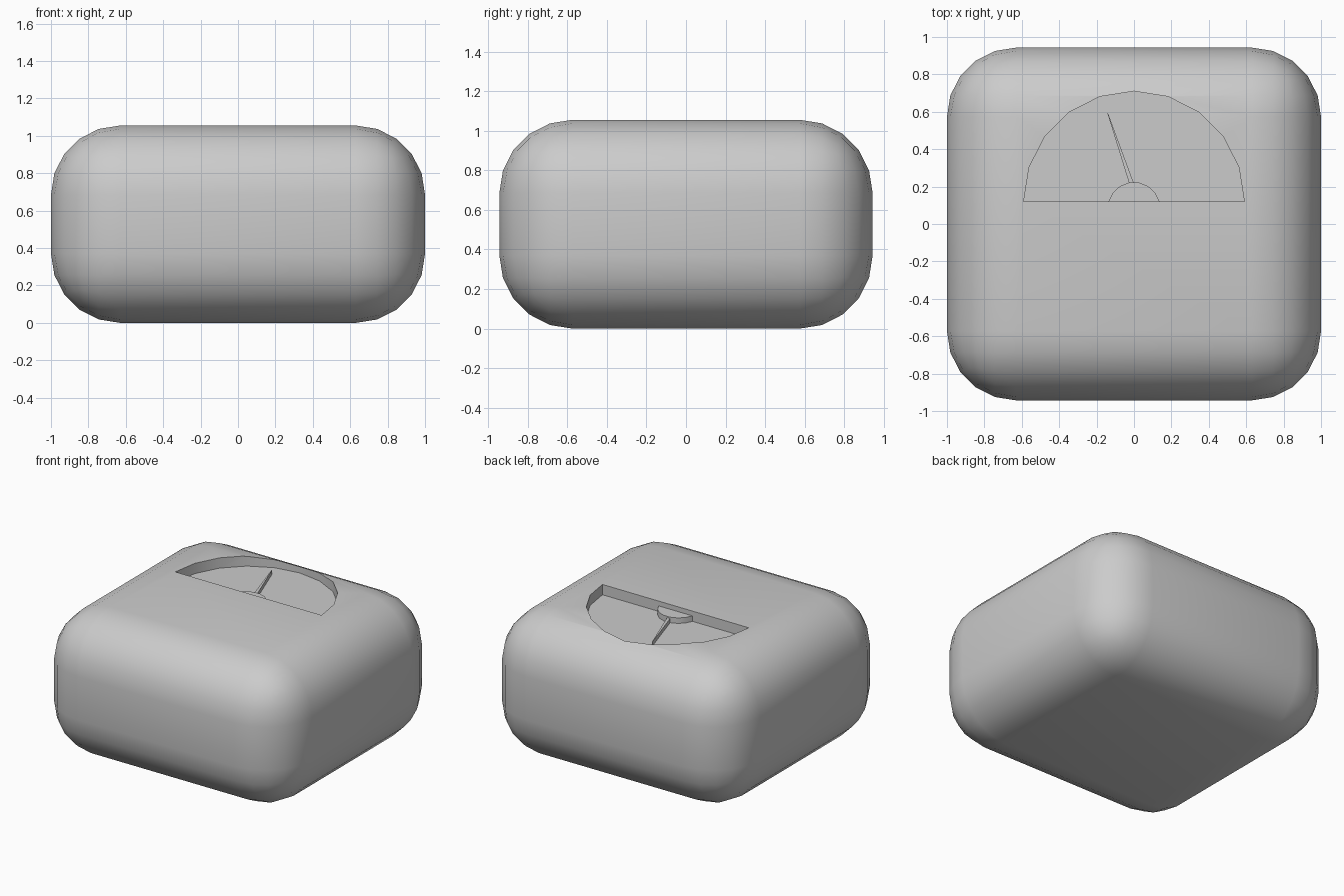
import bpy, bmesh
from math import sin, cos, pi, radians

if "Cube" in bpy.data.objects:
    bpy.data.objects.remove(bpy.data.objects["Cube"])

W, D, H = 2.0, 1.886, 1.055      # body size
FLOOR = 0.98                     # height of the dial floor
DIAL_Y = 0.12                    # straight edge of the dial window


def make_object(name, bm):
    bmesh.ops.recalc_face_normals(bm, faces=bm.faces[:])
    mesh = bpy.data.meshes.new(name)
    bm.to_mesh(mesh)
    bm.free()
    obj = bpy.data.objects.new(name, mesh)
    bpy.context.collection.objects.link(obj)
    return obj


def prism(name, outline, z0, z1):
    bm = bmesh.new()
    low = [bm.verts.new((x, y, z0)) for x, y in outline]
    high = [bm.verts.new((x, y, z1)) for x, y in outline]
    bm.faces.new(low)
    bm.faces.new(high)
    n = len(outline)
    for i in range(n):
        j = (i + 1) % n
        bm.faces.new((low[i], low[j], high[j], high[i]))
    return make_object(name, bm)


def arc(r, cy, start, steps):
    span = pi - 2 * start
    return [(r * cos(start + span * i / steps), cy + r * sin(start + span * i / steps))
            for i in range(steps + 1)]


def smooth(obj):
    bpy.ops.object.select_all(action='DESELECT')
    obj.select_set(True)
    bpy.context.view_layer.objects.active = obj
    bpy.ops.object.shade_smooth_by_angle(angle=radians(30))


# Rounded body
bm = bmesh.new()
bmesh.ops.create_cube(bm, size=1)
for v in bm.verts:
    v.co = (v.co.x * W, v.co.y * D, (v.co.z + 0.5) * H)
bmesh.ops.bevel(bm, geom=bm.edges[:], offset=0.37, offset_type='OFFSET',
                segments=5, profile=0.5, affect='EDGES')
body = make_object("body", bm)

# Half-round dial window sunk into the top
cutter = prism("window_cutter", arc(0.59, DIAL_Y, 0, 10), FLOOR, H + 0.2)
cutter.hide_render = True
cut = body.modifiers.new("window", 'BOOLEAN')
cut.operation = 'DIFFERENCE'
cut.solver = 'EXACT'
cut.object = cutter
bpy.context.view_layer.objects.active = body
bpy.ops.object.modifier_apply(modifier=cut.name)
bpy.data.objects.remove(cutter)
smooth(body)

# Hub at the middle of the straight edge
hub = prism("dial_hub", arc(0.141, 0.083, radians(15), 7), FLOOR, FLOOR + 0.04)
smooth(hub)

# Tapered needle
needle = prism("dial_needle", [(-0.025, 0.215), (0.0, 0.215), (-0.138, 0.59), (-0.143, 0.595)],
               FLOOR, FLOOR + 0.03)
